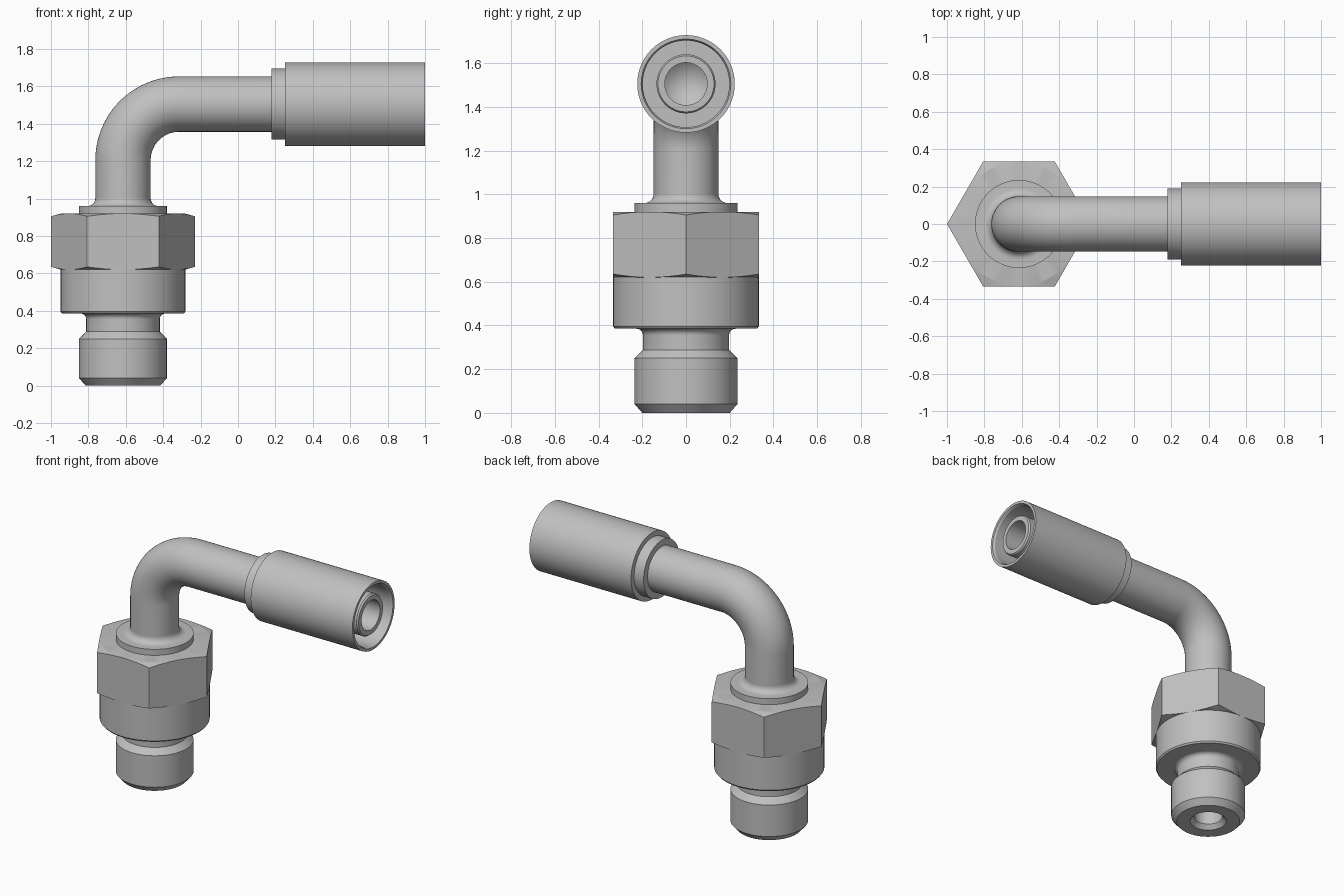
import bpy, bmesh
from math import sin, cos, pi, radians
from mathutils import Vector, Matrix

if "Cube" in bpy.data.objects:
    bpy.data.objects.remove(bpy.data.objects["Cube"], do_unlink=True)

SEG = 72
AXIS_X = -0.615      # vertical axis of the screw end
AXIS_Z = 1.505       # height of the horizontal axis
BEND = 0.30          # centreline radius of the elbow
TUBE = 0.148

steel = bpy.data.materials.new("plain steel")
steel.use_nodes = True
steel.diffuse_color = (0.53, 0.53, 0.53, 1)
steel.node_tree.nodes["Principled BSDF"].inputs["Base Color"].default_value = (0.53, 0.53, 0.53, 1)


def skin(name, rings, matrix=Matrix()):
    """Bridge a list of equal-sized point rings into a solid."""
    bm = bmesh.new()
    loops = [[bm.verts.new(matrix @ Vector(p)) for p in ring] for ring in rings]
    for a, b in zip(loops, loops[1:]):
        for i in range(len(a)):
            j = (i + 1) % len(a)
            bm.faces.new((a[i], a[j], b[j], b[i]))
    bmesh.ops.remove_doubles(bm, verts=bm.verts, dist=1e-5)
    bmesh.ops.recalc_face_normals(bm, faces=bm.faces)
    mesh = bpy.data.meshes.new(name)
    bm.to_mesh(mesh)
    bm.free()
    mesh.materials.append(steel)
    obj = bpy.data.objects.new(name, mesh)
    bpy.context.collection.objects.link(obj)
    bpy.ops.object.select_all(action='DESELECT')
    obj.select_set(True)
    bpy.context.view_layer.objects.active = obj
    bpy.ops.object.shade_smooth_by_angle(angle=radians(15))
    return obj


def circle(r, z):
    return [(r * cos(2 * pi * i / SEG), r * sin(2 * pi * i / SEG), z) for i in range(SEG)]


def lathe(name, profile, matrix):
    return skin(name, [circle(r, z) for r, z in profile], matrix)


def arc(cr, cz, rad, start, end, steps=8):
    angles = [radians(start + (end - start) * i / steps) for i in range(steps + 1)]
    return [(cr + rad * cos(a), cz + rad * sin(a)) for a in angles]


upright = Matrix.Translation((AXIS_X, 0, 0))
sideways = Matrix.Translation((0, 0, AXIS_Z)) @ Matrix.Rotation(pi / 2, 4, 'Y')

# Screw end: bore, chamfered threaded plug, undercut neck and shoulder
lathe("screw_body",
      [(0, 0.55), (0.09, 0.5), (0.09, 0.03), (0.115, 0), (0.2, 0), (0.235, 0.04),
       (0.235, 0.25), (0.197, 0.288)]
      + arc(0.227, 0.355, 0.03, 180, 90)
      + [(0.325, 0.385), (0.333, 0.395), (0.333, 0.64), (0, 0.64)], upright)

# Hexagonal nut, its corners trimmed by a shallow cone at both ends
FLAT, LOW, HIGH, SLOPE = 0.333, 0.62, 0.92, 0.29


def hex_ring(z, slope):
    ring = []
    for i in range(SEG):
        t = 2 * pi * i / SEG
        r = FLAT / cos(t % (pi / 3) - pi / 6)
        ring.append((r * cos(t), r * sin(t), z + slope * (r - FLAT)))
    return ring


skin("hex_nut", [circle(0, LOW), circle(FLAT - 0.002, LOW), hex_ring(LOW, SLOPE),
                 hex_ring(HIGH, -SLOPE), circle(FLAT - 0.002, HIGH), circle(0, HIGH)], upright)

# Collar above the nut, flowing into the tube through a fillet
lathe("tube_collar",
      [(0, 0.9), (0.235, 0.9), (0.235, 0.96)]
      + arc(TUBE + 0.042, 1.002, 0.042, 270, 180) + [(0, 1.002)], upright)

# Bent tube: straight, quarter bend, straight
path = [(AXIS_X, 0.95, 0)]
for i in range(25):
    a = pi / 2 * i / 24
    path.append((AXIS_X + BEND * (1 - cos(a)), AXIS_Z - BEND * (1 - sin(a)), a))
path.append((0.22, AXIS_Z, pi / 2))


def tube_ring(x, z, a, r=TUBE):
    turn = Matrix.Translation((x, 0, z)) @ Matrix.Rotation(a, 4, 'Y')
    return [turn @ Vector(p) for p in circle(r, 0)]


skin("bent_tube", [tube_ring(*path[0], r=0)] + [tube_ring(*p) for p in path]
     + [tube_ring(*path[-1], r=0)])

# Hose sleeve: stepped shell, open at the far end
lathe("hose_sleeve",
      [(0, 0.18), (0.19, 0.18), (0.19, 0.25), (0.223, 0.25), (0.223, 1.0),
       (0.205, 1.0), (0.198, 0.985), (0.198, 0.35), (0, 0.35)], sideways)

# Inner hose nipple with a blind bore
lathe("hose_nipple",
      [(0, 0.33), (0.135, 0.33), (0.135, 0.97), (0.128, 0.98), (0.097, 0.98),
       (0.097, 0.5), (0, 0.42)], sideways)
